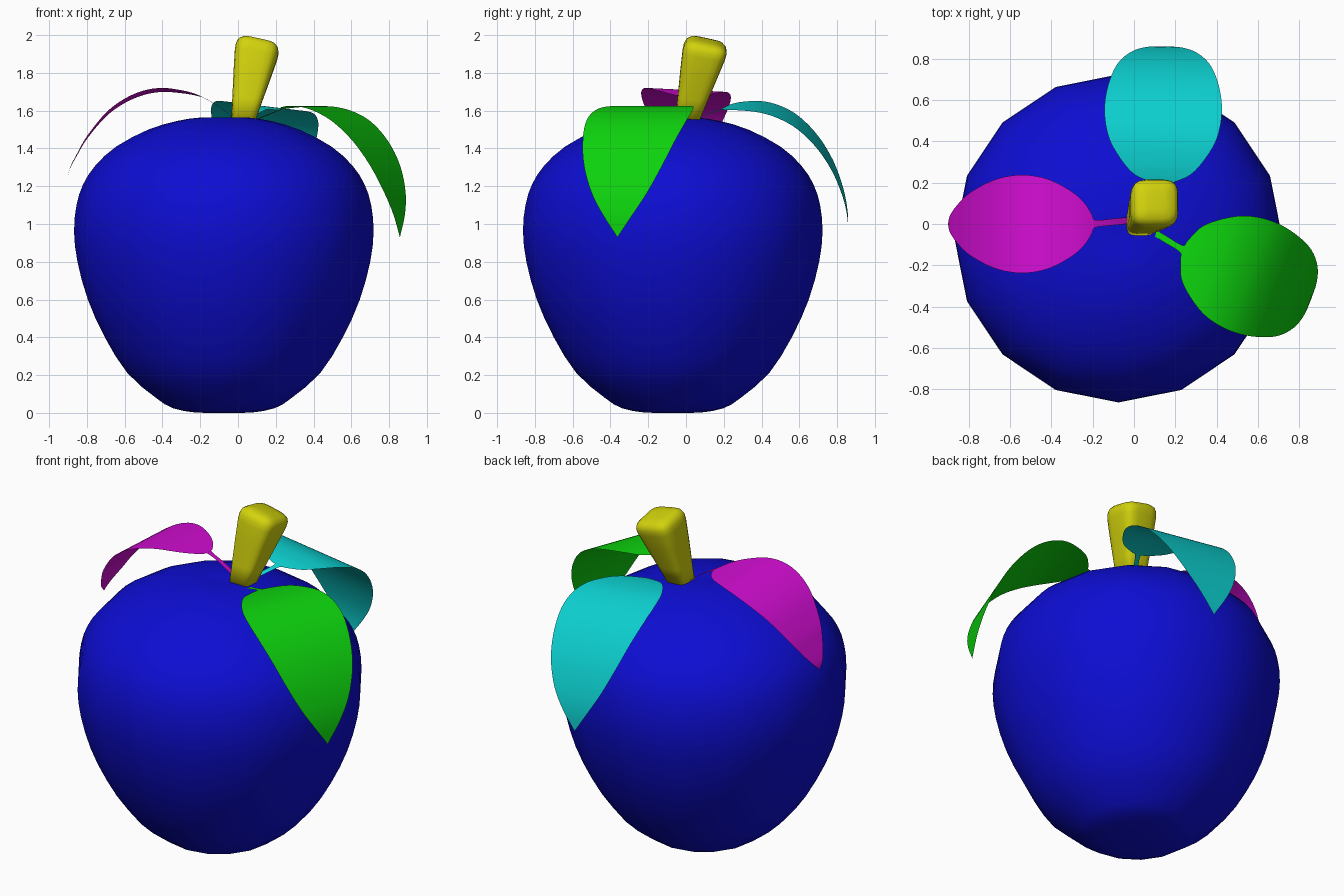
import bpy, bmesh, math
from mathutils import Vector

if "Cube" in bpy.data.objects:
    bpy.data.objects.remove(bpy.data.objects["Cube"])


def material(name, rgb):
    m = bpy.data.materials.new(name)
    m.diffuse_color = (*rgb, 1)
    m.use_nodes = True
    m.node_tree.nodes["Principled BSDF"].inputs["Base Color"].default_value = m.diffuse_color
    return m


HI, LO = 0.65, 0.004
blue = material("blue", (LO, LO, HI))
yellow = material("yellow", (HI, HI, LO))
green = material("green", (LO, HI, LO))
cyan = material("cyan", (LO, HI, HI))
magenta = material("magenta", (HI, LO, HI))


def spline(points, steps):
    """Catmull-Rom curve through the points."""
    p = [Vector(q) for q in points]
    p = [2 * p[0] - p[1]] + p + [2 * p[-1] - p[-2]]
    out = []
    for i in range(1, len(p) - 2):
        a, b, c, d = p[i - 1:i + 3]
        for k in range(steps):
            t = k / steps
            out.append(0.5 * (2 * b + (c - a) * t + (2 * a - 5 * b + 4 * c - d) * t * t
                              + (3 * b - a - 3 * c + d) * t ** 3))
    return out + [p[-2]]


def skin(name, rows, mat, closed):
    """Join rows of points with quads; closed rows become a capped solid."""
    bm = bmesh.new()
    grid = [[bm.verts.new(p) for p in row] for row in rows]
    n = len(rows[0])
    for r0, r1 in zip(grid, grid[1:]):
        for j in range(n if closed else n - 1):
            k = (j + 1) % n
            bm.faces.new((r0[j], r1[j], r1[k], r0[k]))
    if closed:
        bm.faces.new(grid[0])
        bm.faces.new(grid[-1])
    bmesh.ops.remove_doubles(bm, verts=bm.verts[:], dist=0.0002)
    if closed:
        bmesh.ops.recalc_face_normals(bm, faces=bm.faces[:])
    for f in bm.faces:
        f.smooth = True
    me = bpy.data.meshes.new(name)
    bm.to_mesh(me)
    bm.free()
    me.materials.append(mat)
    ob = bpy.data.objects.new(name, me)
    bpy.context.collection.objects.link(ob)
    return ob


# Fruit body: 16-sided lathe, smooth up the profile (radius, height)
profile = [(0.03, 0.0), (0.15, 0.002), (0.27, 0.025), (0.36, 0.08), (0.51, 0.21), (0.63, 0.4),
           (0.72, 0.6), (0.775, 0.8), (0.793, 0.96), (0.78, 1.1), (0.745, 1.21),
           (0.68, 1.31), (0.57, 1.41), (0.4, 1.5), (0.25, 1.545), (0.13, 1.563), (0.03, 1.56)]
rows = []
for r, z in spline(profile, 2):
    rows.append([(-0.075 + r * math.cos(i * math.tau / 16),
                  -0.07 + r * math.sin(i * math.tau / 16), max(z, 0)) for i in range(16)])
skin("fruit_body", rows, blue, True)

# Stem: leaning, flaring rounded square with a softened tilted top
base, top = Vector((0.025, 0.003, 1.53)), Vector((0.11, 0.113, 1.972))
rows = []
for t, half in [(0, 0.062), (0.3, 0.081), (0.6, 0.1), (0.83, 0.113), (0.9, 0.113),
                (0.95, 0.105), (0.985, 0.085), (1.0, 0.045)]:
    c = base.lerp(top, t)
    row = []
    for i in range(20):
        a = (i + 0.5) * math.tau / 20
        x, y = (half * math.copysign(abs(f(a)) ** 0.5, f(a)) for f in (math.cos, math.sin))
        row.append((c.x + x, c.y + y, c.z - 0.22 * t * (x + y)))
    rows.append(row)
skin("stem", rows, yellow, True)


# Leaves: sheets bent along their length, with a narrow stalk.
# Points are (distance outward, height, half width).
def leaf(name, mat, origin, angle, tilt, bend, points):
    u = Vector((math.cos(math.radians(angle)), math.sin(math.radians(angle)), 0))
    n = Vector((-u.y, u.x, 0))
    rows = []
    for s, z, w in spline(points, 4):
        c = Vector((*origin, z)) + u * s + n * (bend * max(0, -s))
        w = max(w, 0.001)
        rows.append([c + n * (w * k) + Vector((0, 0, tilt * w * k))
                     for k in (1, 0.5, 0, -0.5, -1)])
    ob = skin(name, rows, mat, False)
    ob.data.update()
    if sum(p.normal.z for p in ob.data.polygons) < 0:
        ob.data.flip_normals()


drooping = [(-0.2, 1.54, 0.016), (-0.1, 1.575, 0.016), (-0.01, 1.607, 0.018), (0.005, 1.611, 0.05),
            (0.04, 1.618, 0.13), (0.1, 1.624, 0.19), (0.2, 1.62, 0.253), (0.3, 1.592, 0.28),
            (0.4, 1.535, 0.282), (0.5, 1.435, 0.26), (0.58, 1.31, 0.222), (0.635, 1.17, 0.16),
            (0.66, 1.05, 0.085), (0.664, 0.93, 0.0)]
raised = [(-0.2, 1.54, 0.016), (-0.1, 1.62, 0.016), (-0.01, 1.672, 0.018), (0.005, 1.677, 0.045),
          (0.04, 1.688, 0.10), (0.1, 1.7, 0.155), (0.2, 1.71, 0.21), (0.3, 1.695, 0.235),
          (0.4, 1.653, 0.233), (0.5, 1.58, 0.205), (0.6, 1.46, 0.148), (0.65, 1.375, 0.1),
          (0.69, 1.3, 0.045), (0.702, 1.255, 0.0)]
leaf("right_leaf", green, (0.237, -0.125), -21, 0.0, 0.18, drooping)
leaf("back_leaf", cyan, (0.135, 0.195), 89, 0.12, 0.6, drooping)
leaf("left_leaf", magenta, (-0.198, 0.0), 180, 0.05, -0.1, raised)
